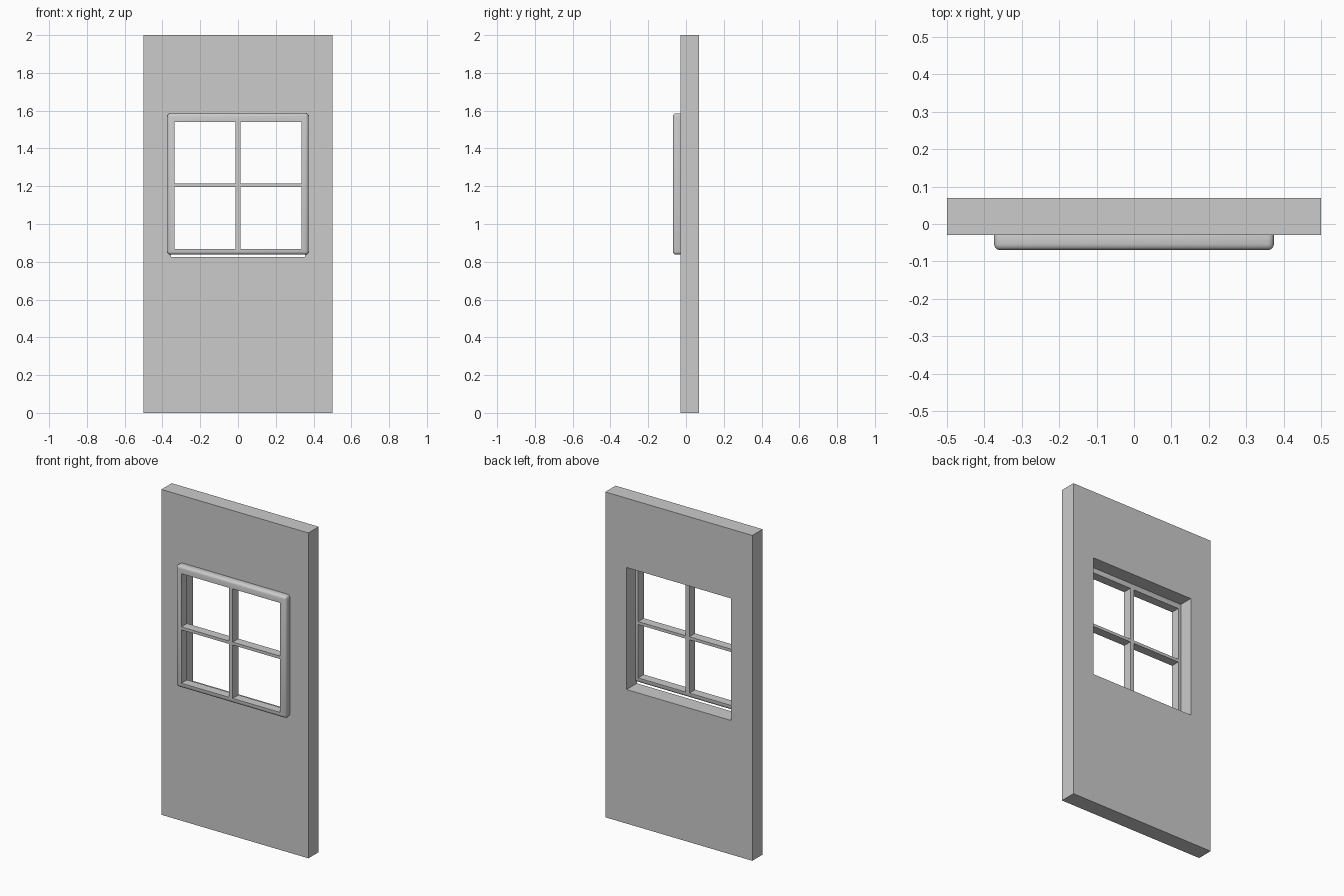
import bpy, bmesh, math
from mathutils import Matrix

if "Cube" in bpy.data.objects:
    bpy.data.objects.remove(bpy.data.objects["Cube"])


def add_box(bm, x, y, z):
    """Add a box from three (min, max) ranges."""
    c = [(r[0] + r[1]) / 2 for r in (x, y, z)]
    s = [r[1] - r[0] for r in (x, y, z)]
    m = Matrix.Translation(c) @ Matrix.Diagonal((*s, 1))
    bmesh.ops.create_cube(bm, size=1, matrix=m)


def make_object(name, bm):
    bmesh.ops.recalc_face_normals(bm, faces=bm.faces)
    mesh = bpy.data.meshes.new(name)
    bm.to_mesh(mesh)
    bm.free()
    obj = bpy.data.objects.new(name, mesh)
    bpy.context.collection.objects.link(obj)
    return obj


def cut(obj, cutter):
    """Subtract the cutter, apply the result and delete the cutter."""
    mod = obj.modifiers.new("openings", 'BOOLEAN')
    mod.operation = 'DIFFERENCE'
    mod.solver = 'EXACT'
    mod.object = cutter
    bpy.context.view_layer.objects.active = obj
    bpy.ops.object.modifier_apply(modifier=mod.name)
    bpy.data.objects.remove(cutter)


# Wall panel with the window hole
bm = bmesh.new()
add_box(bm, (-0.5, 0.5), (-0.03, 0.07), (0, 2))
wall = make_object("wall", bm)
bm = bmesh.new()
add_box(bm, (-0.355, 0.355), (-0.2, 0.2), (0.824, 1.574))
cut(wall, make_object("hole_cutter", bm))

# Window frame: rounded slab, slightly sunk into the wall
bm = bmesh.new()
add_box(bm, (-0.374, 0.374), (-0.07, -0.015), (0.838, 1.586))
bmesh.ops.bevel(bm, geom=bm.edges[:], offset=0.016, segments=3,
                profile=0.5, affect='EDGES')
frame = make_object("window_frame", bm)

# Four panes cut out, leaving the cross bars
bm = bmesh.new()
for x in ((-0.336, -0.013), (0.013, 0.336)):
    for z in ((0.868, 1.196), (1.214, 1.541)):
        add_box(bm, x, (-0.2, 0.2), z)
cut(frame, make_object("pane_cutter", bm))

# Smooth the rounded frame edges, keep the pane edges sharp
bpy.ops.object.select_all(action='DESELECT')
frame.select_set(True)
bpy.context.view_layer.objects.active = frame
bpy.ops.object.shade_smooth_by_angle(angle=math.radians(40))
